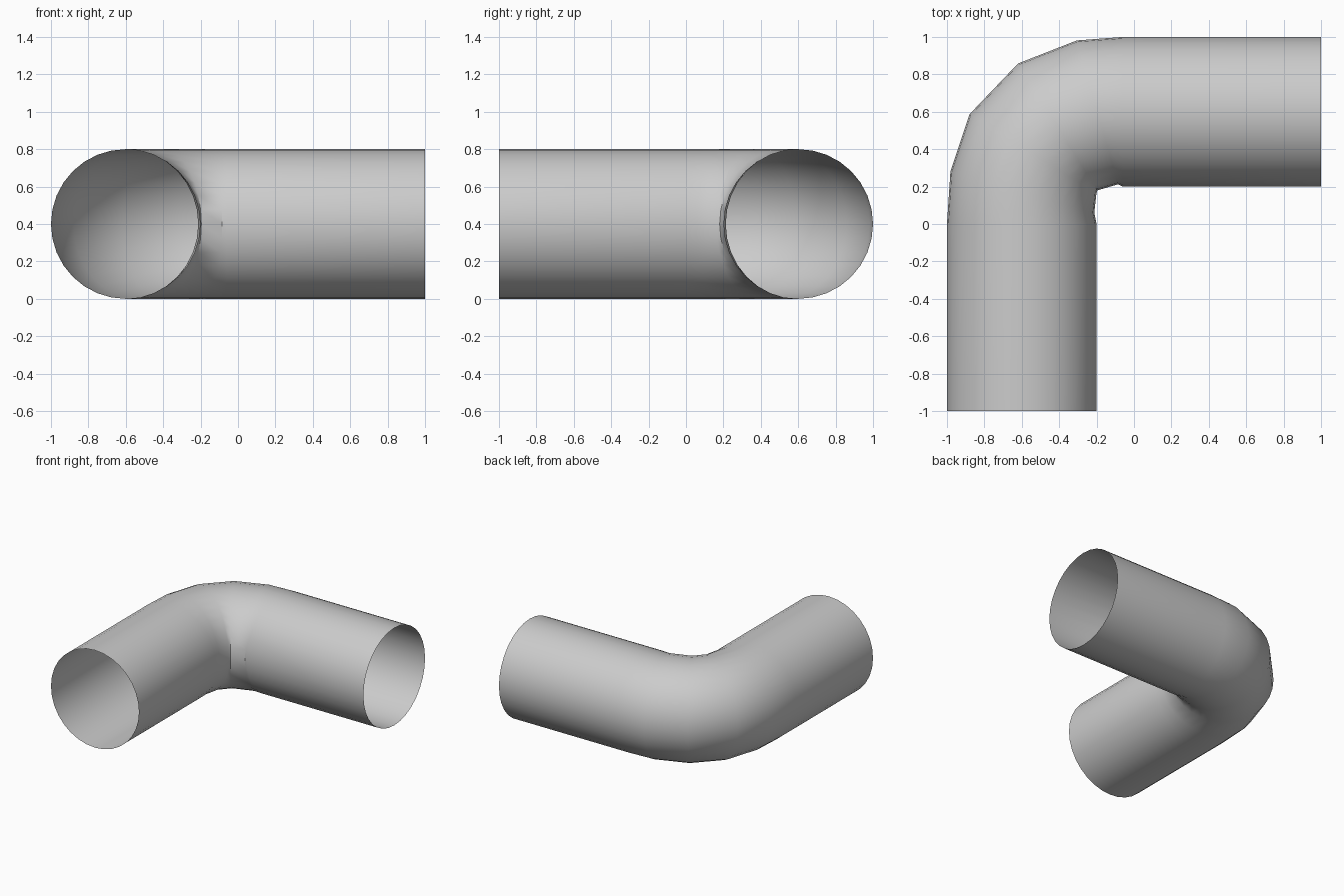
import bpy, bmesh
from math import sin, cos, pi, radians

if "Cube" in bpy.data.objects:
    bpy.data.objects.remove(bpy.data.objects["Cube"])

RADIUS, SIDES = 0.4, 32

# Centre line of the elbow: x, y, turn of the cross-section in degrees
STATIONS = [
    (-0.6, -1.0, 0), (-0.6, 0.0, 0),
    (-0.597, 0.17, 16), (-0.54, 0.375, 32),
    (-0.408, 0.519, 58), (-0.195, 0.597, 74),
    (-0.06, 0.6, 90), (1.0, 0.6, 90),
]


def ring(bm, x, y, turn):
    t = radians(turn)
    out = (-cos(t), sin(t))
    verts = []
    for i in range(SIDES):
        a = 2 * pi * i / SIDES
        r = RADIUS * cos(a)
        verts.append(bm.verts.new((x + out[0] * r, y + out[1] * r,
                                   RADIUS + RADIUS * sin(a))))
    return verts


# Open-ended thin pipe swept through the stations
bm = bmesh.new()
rings = [ring(bm, *s) for s in STATIONS]
for a, b in zip(rings, rings[1:]):
    for i in range(SIDES):
        j = (i + 1) % SIDES
        bm.faces.new((a[i], b[i], b[j], a[j]))
bm.normal_update()
bm.faces.ensure_lookup_table()
# Make the shell face outward
if bm.faces[0].normal.x > 0:
    bmesh.ops.reverse_faces(bm, faces=bm.faces[:])
mesh = bpy.data.meshes.new("elbow_pipe")
bm.to_mesh(mesh)
bm.free()

pipe = bpy.data.objects.new("elbow_pipe", mesh)
bpy.context.collection.objects.link(pipe)
bpy.context.view_layer.objects.active = pipe
pipe.select_set(True)
bpy.ops.object.shade_smooth_by_angle(angle=radians(40))
